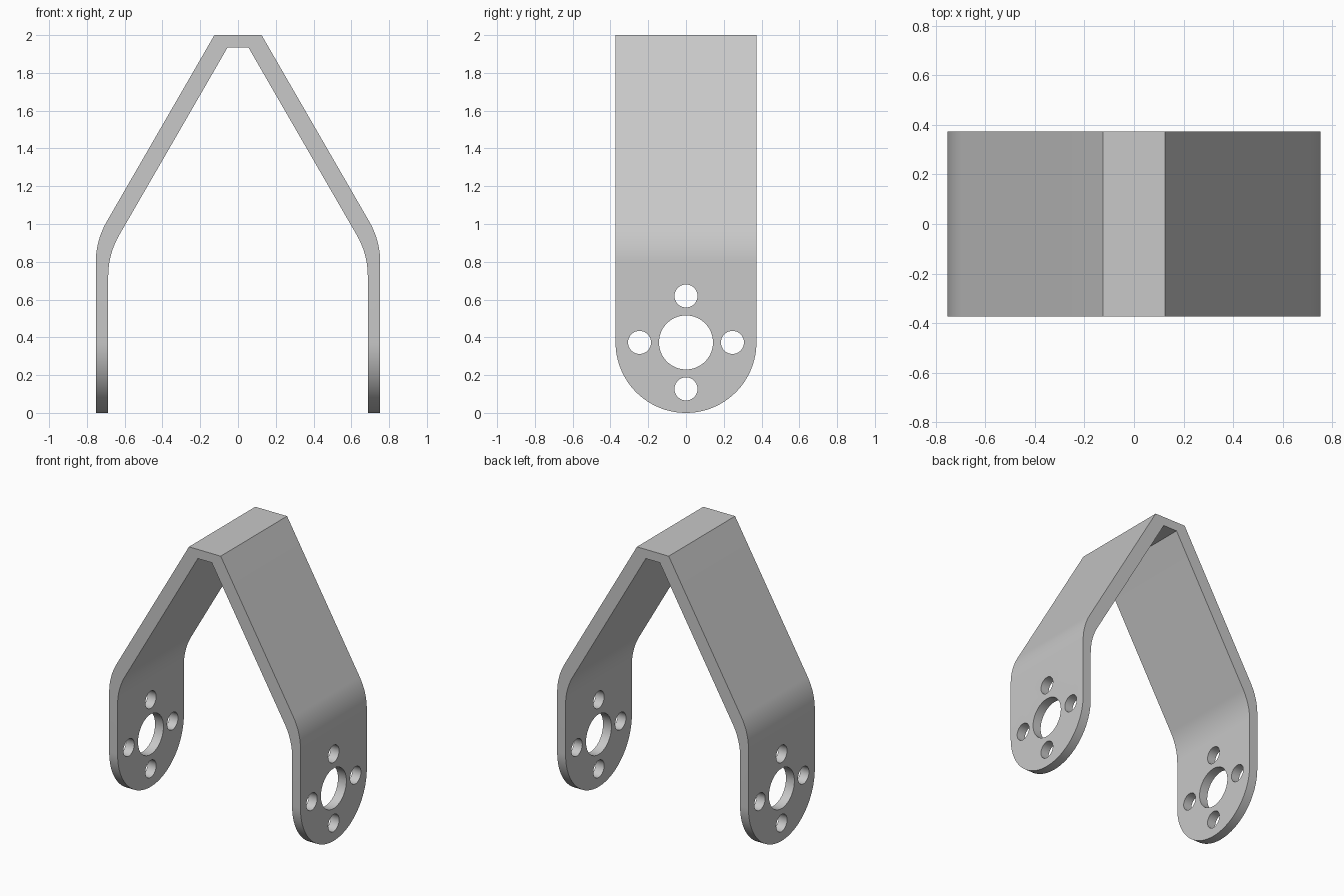
import bpy
import bmesh
from math import cos, sin, tan, pi, radians
from mathutils import Vector

HALF_X, HALF_Y, TOP = 0.753, 0.373, 2.0
LEG = 0.066              # leg thickness
SLOPE = radians(30)      # arm tilt from vertical
BEND_R = 0.43            # bend radius between leg and arm
HUB_Z = HALF_Y           # centre of the rounded leg end

if "Cube" in bpy.data.objects:
    bpy.data.objects.remove(bpy.data.objects["Cube"], do_unlink=True)

steel = bpy.data.materials.new("light grey metal")
steel.use_nodes = True
GREY = (0.58, 0.58, 0.58, 1)
steel.diffuse_color = GREY
steel.node_tree.nodes["Principled BSDF"].inputs["Base Color"].default_value = GREY


def prisms(name, outlines, axis, half):
    """Extrude flat outlines symmetrically along x or y into one object."""
    bm = bmesh.new()
    for outline in outlines:
        place = (lambda a, b: (-half, a, b)) if axis == "x" else (lambda a, b: (a, -half, b))
        face = bm.faces.new([bm.verts.new(place(a, b)) for a, b in outline])
        out = bmesh.ops.extrude_face_region(bm, geom=[face])
        shift = Vector((2 * half, 0, 0) if axis == "x" else (0, 2 * half, 0))
        moved = [v for v in out["geom"] if isinstance(v, bmesh.types.BMVert)]
        bmesh.ops.translate(bm, vec=shift, verts=moved)
    bmesh.ops.recalc_face_normals(bm, faces=bm.faces)
    mesh = bpy.data.meshes.new(name)
    bm.to_mesh(mesh)
    bm.free()
    mesh.materials.append(steel)
    obj = bpy.data.objects.new(name, mesh)
    bpy.context.collection.objects.link(obj)
    return obj


def arc(cx, cz, r, start, end, steps):
    return [(cx + r * cos(start + (end - start) * i / steps),
             cz + r * sin(start + (end - start) * i / steps)) for i in range(steps + 1)]


def circle(cy, cz, r, steps=48):
    return arc(cy, cz, r, 0, 2 * pi, steps)[:-1]


def side(leg_x, top_x, top_z):
    """Right half of a contour: leg foot, rounded bend, arm top."""
    corner_z = top_z - (leg_x - top_x) / tan(SLOPE)
    start_z = corner_z - BEND_R * tan(SLOPE / 2)
    bend = arc(leg_x - BEND_R, start_z, BEND_R, 0, SLOPE, 16)
    return [(leg_x, 0)] + bend + [(top_x, top_z)]


def mirror(points):
    return [(-x, z) for x, z in reversed(points)]


# Bent strap: outer contour up and over, inner contour back
outer = side(HALF_X, 0.125, TOP)
inner = side(HALF_X - LEG, 0.055, 1.935)
strap = prisms("bracket", [outer + mirror(outer) + inner_back
                           for inner_back in [list(reversed(mirror(inner))) + list(reversed(inner))]],
               "y", 0.5)

# Side outline with round leg ends
outline = prisms("outline_cutter",
                 [arc(0, HUB_Z, HALF_Y, pi, 2 * pi, 64) + [(HALF_Y, 2.2), (-HALF_Y, 2.2)]],
                 "x", 1)

# Centre bore and four bolt holes through both legs
bolts = [circle(0.246 * cos(i * pi / 2), HUB_Z + 0.246 * sin(i * pi / 2), 0.061)
         for i in range(4)]
holes = prisms("hole_cutter", [circle(0, HUB_Z, 0.143, 64)] + bolts, "x", 1)

bpy.ops.object.select_all(action="DESELECT")
strap.select_set(True)
bpy.context.view_layer.objects.active = strap
for cutter, operation in ((outline, "INTERSECT"), (holes, "DIFFERENCE")):
    cutter.hide_render = True
    cut = strap.modifiers.new(cutter.name, "BOOLEAN")
    cut.operation = operation
    cut.solver = "EXACT"
    cut.object = cutter
    bpy.ops.object.modifier_apply(modifier=cut.name)
    bpy.data.objects.remove(cutter, do_unlink=True)

bpy.ops.object.shade_smooth_by_angle(angle=radians(30))
